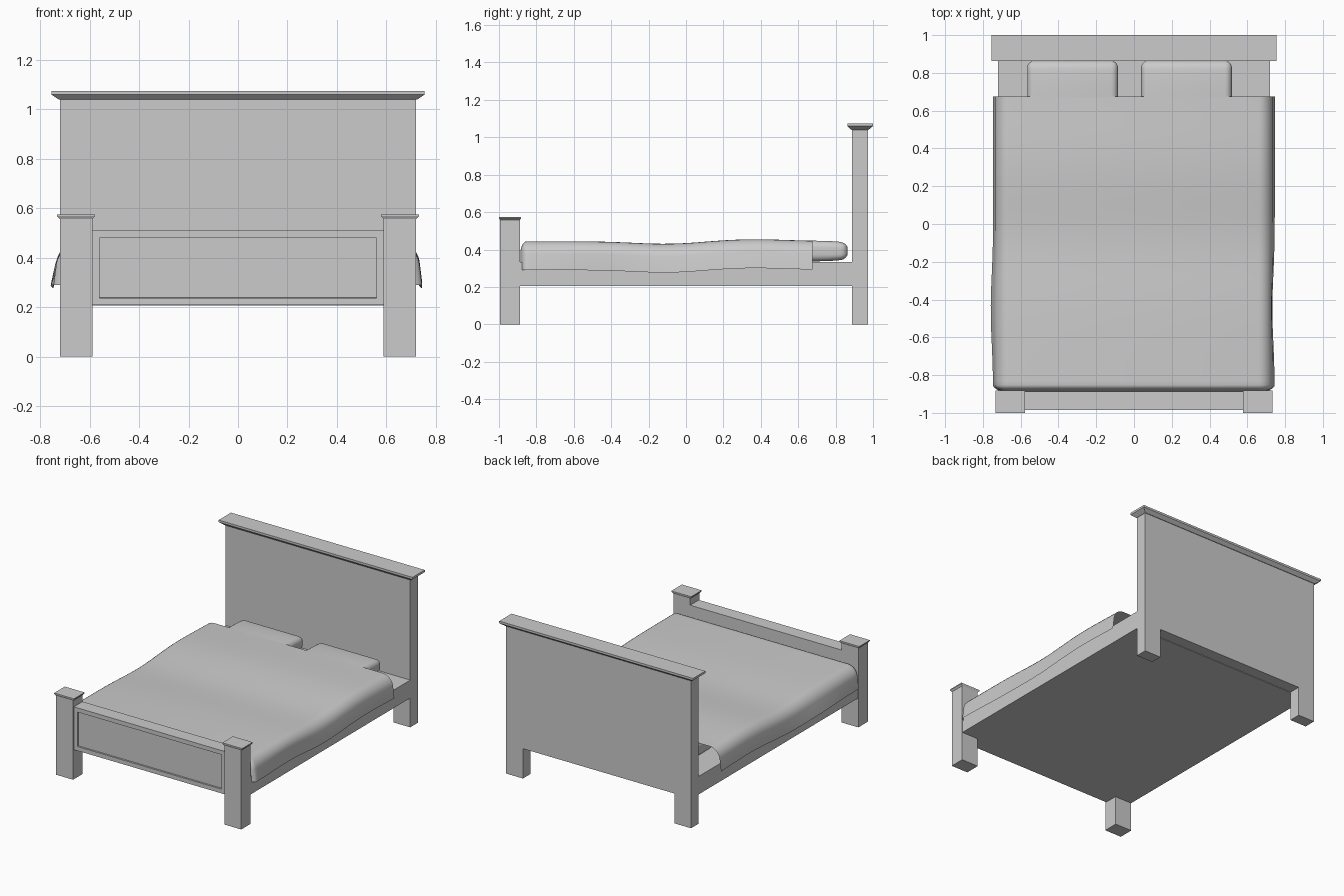
import bpy, bmesh, math

if "Cube" in bpy.data.objects:
    bpy.data.objects.remove(bpy.data.objects["Cube"])


def finish(name, bm, smooth=False):
    mesh = bpy.data.meshes.new(name)
    bm.to_mesh(mesh)
    bm.free()
    ob = bpy.data.objects.new(name, mesh)
    bpy.context.collection.objects.link(ob)
    if smooth:
        bpy.ops.object.select_all(action='DESELECT')
        ob.select_set(True)
        bpy.context.view_layer.objects.active = ob
        bpy.ops.object.shade_smooth_by_angle(angle=math.radians(40))
    return ob


def box_bm(x0, x1, y0, y1, z0, z1):
    bm = bmesh.new()
    bmesh.ops.create_cube(bm, size=1)
    for v in bm.verts:
        v.co.x = x1 if v.co.x > 0 else x0
        v.co.y = y1 if v.co.y > 0 else y0
        v.co.z = z1 if v.co.z > 0 else z0
    return bm


def loft_rects(name, rects):
    """Closed solid through stacked rectangles (x0, x1, y0, y1, z)."""
    bm = bmesh.new()
    rings = [[bm.verts.new(p) for p in ((a, c, z), (b, c, z), (b, d, z), (a, d, z))]
             for a, b, c, d, z in rects]
    for lo, hi in zip(rings, rings[1:]):
        for i in range(4):
            j = (i + 1) % 4
            bm.faces.new((lo[i], lo[j], hi[j], hi[i]))
    bm.faces.new(rings[0][::-1])
    bm.faces.new(rings[-1])
    return finish(name, bm)


def gauss(y, c, w):
    return math.exp(-((y - c) / w) ** 2)


# Headboard: one slab with two legs, extruded from its front outline
outline = [(-.72, 0), (-.59, 0), (-.59, .21), (.59, .21), (.59, 0), (.72, 0),
           (.72, 1.043), (-.72, 1.043)]
bm = bmesh.new()
face = bm.faces.new([bm.verts.new((x, .888, z)) for x, z in outline])
ext = bmesh.ops.extrude_face_region(bm, geom=[face])
bmesh.ops.translate(bm, vec=(0, .084, 0),
                    verts=[g for g in ext['geom'] if isinstance(g, bmesh.types.BMVert)])
bmesh.ops.recalc_face_normals(bm, faces=bm.faces)
finish("headboard", bm)

# Headboard cornice
loft_rects("headboard_cornice", [(-.725, .725, .884, .976, 1.04),
                                 (-.755, .755, .863, 1.0, 1.06),
                                 (-.755, .755, .863, 1.0, 1.075)])

# Foot posts with flared caps
for side, s in (("left", -1), ("right", 1)):
    cx = s * .655
    finish("foot_post_" + side, box_bm(cx - .066, cx + .066, -.994, -.888, 0, .56))
    loft_rects("foot_post_cap_" + side,
               [(cx - .066, cx + .066, -.994, -.888, .557),
                (cx - .077, cx + .077, -1, -.882, .568),
                (cx - .077, cx + .077, -1, -.882, .575)])

# Footboard with recessed front panel
bm = box_bm(-.59, .59, -.985, -.888, .208, .51)
front = min(bm.faces, key=lambda f: f.calc_center_median().y)
bmesh.ops.inset_region(bm, faces=[front], thickness=.042)
bmesh.ops.inset_region(bm, faces=[front], thickness=.0005, depth=-.012)
finish("footboard", bm)

# Bed base
finish("bed_base", box_bm(-.72, .72, -.89, .89, .206, .333))

# Blanket: open shell draped over the sides and foot, gently rippled
STRETCH = 2.0
bm = box_bm(-.728, .728, -.886 * STRETCH, .675 * STRETCH, .29, .444)
bottom = min(bm.faces, key=lambda f: f.calc_center_median().z)
back = max(bm.faces, key=lambda f: f.calc_center_median().y)
bmesh.ops.delete(bm, geom=[bottom, back], context='FACES')
bmesh.ops.bevel(bm, geom=[e for e in bm.edges if not e.is_boundary], offset=.068,
                segments=6, profile=.5, affect='EDGES')
for v in bm.verts:
    v.co.y /= STRETCH
for i in range(30):
    bmesh.ops.bisect_plane(bm, geom=bm.verts[:] + bm.edges[:] + bm.faces[:],
                           plane_co=(0, -.83 + i * .05, 0), plane_no=(0, 1, 0))
for v in bm.verts:
    x, y, z = v.co
    drop = min(1, max(0, (.43 - z) / .14))
    v.co.x += x * .024 * drop - .013 * gauss(y, -.45, .25) * drop
    v.co.z += -.014 * gauss(y, -.1, .25) + .011 * gauss(y, .35, .28)
finish("blanket", bm, smooth=True)

# Pillows tucked under the blanket
for side, cx in (("left", -.325), ("right", .278)):
    y0, y1, zc = .42, .864, .392
    bm = box_bm(cx - .24, cx + .24, y0, y1, .337, .447)
    bmesh.ops.bevel(bm, geom=bm.edges[:], offset=.036, segments=5, profile=.5,
                    affect='EDGES')
    for i in range(1, 8):
        bmesh.ops.bisect_plane(bm, geom=bm.verts[:] + bm.edges[:] + bm.faces[:],
                               plane_co=(0, y0 + i * (y1 - y0) / 8, 0), plane_no=(0, 1, 0))
    for v in bm.verts:
        t = (v.co.y - (y0 + y1) / 2) / ((y1 - y0) / 2)
        v.co.z = zc + (v.co.z - zc) * (1 - .25 * t ** 4)
    finish("pillow_" + side, bm, smooth=True)
